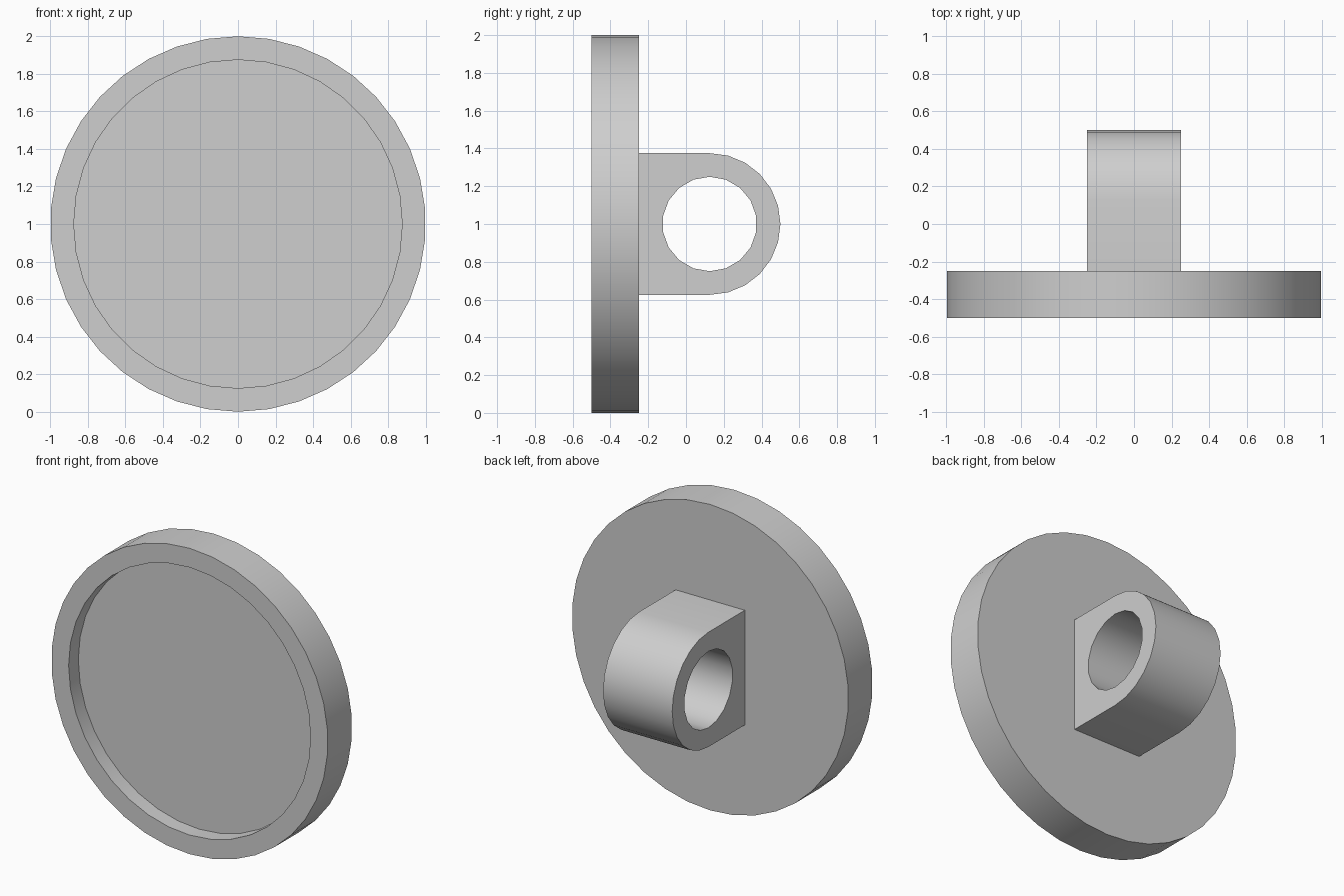
import bpy, bmesh, math
from mathutils import Vector

if "Cube" in bpy.data.objects:
    bpy.data.objects.remove(bpy.data.objects["Cube"], do_unlink=True)

grey = bpy.data.materials.new("plain grey")
grey.use_nodes = True
GREY = (0.62, 0.62, 0.62, 1)
grey.diffuse_color = GREY
grey.node_tree.nodes["Principled BSDF"].inputs["Base Color"].default_value = GREY


def arc(radius, segments, sweep=math.tau, centre=0.0):
    """Points (across, height) starting at the top, around the height z = 1."""
    count = segments if sweep == math.tau else segments + 1
    steps = [sweep * i / segments for i in range(count)]
    return [(centre + radius * math.sin(a), 1 + radius * math.cos(a)) for a in steps]


def prism(name, profile, axis, start, end):
    """Extrude an (across, height) profile along the x or y axis."""
    bm = bmesh.new()
    if axis == "X":
        points = [Vector((start, p, q)) for p, q in profile]
        offset = Vector((end - start, 0, 0))
    else:
        points = [Vector((p, start, q)) for p, q in profile]
        offset = Vector((0, end - start, 0))
    face = bm.faces.new([bm.verts.new(p) for p in points])
    result = bmesh.ops.extrude_face_region(bm, geom=[face], use_keep_orig=True)
    moved = [v for v in result["geom"] if isinstance(v, bmesh.types.BMVert)]
    bmesh.ops.translate(bm, verts=moved, vec=offset)
    bmesh.ops.recalc_face_normals(bm, faces=bm.faces)
    mesh = bpy.data.meshes.new(name)
    bm.to_mesh(mesh)
    bm.free()
    mesh.materials.append(grey)
    obj = bpy.data.objects.new(name, mesh)
    bpy.context.collection.objects.link(obj)
    return obj


def cut(obj, cutter):
    """Subtract the cutter, remove it, then smooth the round walls."""
    cutter.hide_render = True
    mod = obj.modifiers.new("cut", "BOOLEAN")
    mod.operation = "DIFFERENCE"
    mod.solver = "EXACT"
    mod.object = cutter
    bpy.ops.object.select_all(action="DESELECT")
    obj.select_set(True)
    bpy.context.view_layer.objects.active = obj
    bpy.ops.object.modifier_apply(modifier=mod.name)
    bpy.data.objects.remove(cutter, do_unlink=True)
    bpy.ops.object.shade_smooth_by_angle(angle=math.radians(30))


# Round plate with a shallow recess in its front
plate = prism("round_plate", arc(1, 38), "Y", -0.5, -0.25)
cut(plate, prism("recess_cutter", arc(0.875, 36), "Y", -0.7, -0.4))

# Rounded lug on the back with a hole through it sideways
outline = arc(0.375, 12, math.pi, 0.125) + [(-0.25, 0.625), (-0.25, 1.375)]
lug = prism("back_lug", outline, "X", -0.25, 0.25)
cut(lug, prism("hole_cutter", arc(0.25, 18, centre=0.125), "X", -0.5, 0.5))
